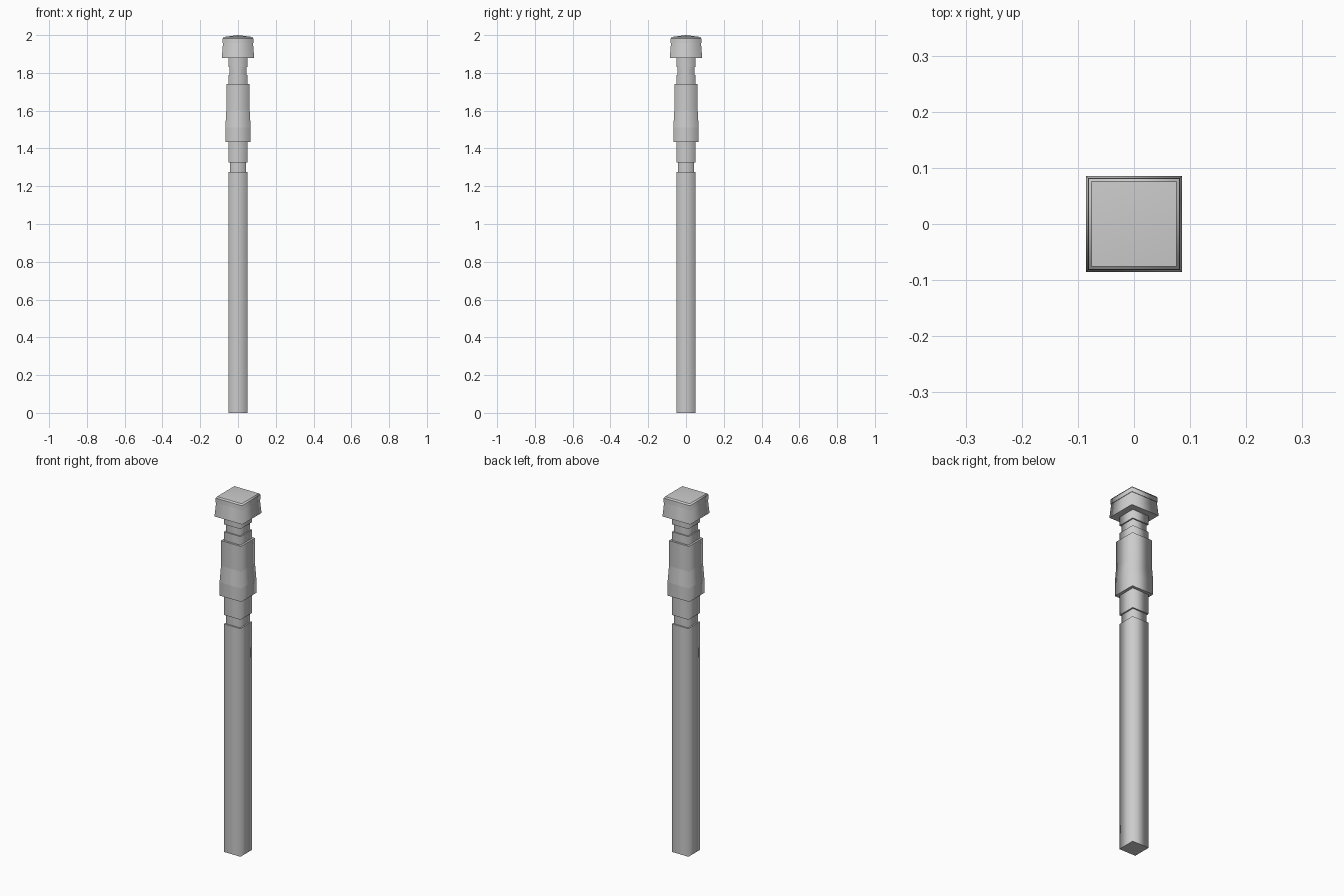
import bpy, bmesh

cube = bpy.data.objects.get("Cube")
if cube:
    bpy.data.objects.remove(cube, do_unlink=True)

stone = bpy.data.materials.new("light_grey")
stone.use_nodes = True
grey = (0.6, 0.6, 0.6, 1)
stone.diffuse_color = grey
stone.node_tree.nodes["Principled BSDF"].inputs["Base Color"].default_value = grey


def square_part(name, profile, peak=None):
    """Stack square rings given as (half width, height); peak adds a pyramid top."""
    bm = bmesh.new()
    rings = []
    for h, z in profile:
        corners = ((-h, -h), (h, -h), (h, h), (-h, h))
        rings.append([bm.verts.new((x, y, z)) for x, y in corners])
    for low, high in zip(rings, rings[1:]):
        for i in range(4):
            j = (i + 1) % 4
            bm.faces.new((low[i], low[j], high[j], high[i]))
    bm.faces.new(rings[0][::-1])
    if peak:
        tip = bm.verts.new((0, 0, peak))
        for i in range(4):
            bm.faces.new((rings[-1][i], rings[-1][(i + 1) % 4], tip))
    else:
        bm.faces.new(rings[-1])
    # Soft upright corners, crisp level edges
    for f in bm.faces:
        f.smooth = True
    for e in bm.edges:
        e.smooth = abs(e.verts[0].co.z - e.verts[1].co.z) > 0.001
    mesh = bpy.data.meshes.new(name)
    bm.to_mesh(mesh)
    bm.free()
    mesh.materials.append(stone)
    bpy.context.collection.objects.link(bpy.data.objects.new(name, mesh))


# Shaft and lower neck
square_part("shaft", [(0.051, 0), (0.051, 1.275)])
square_part("lower_groove", [(0.043, 1.275), (0.043, 1.325)])
square_part("lower_neck", [(0.051, 1.325), (0.051, 1.435)])

# Thick block, slightly wider at its foot
square_part("block", [(0.067, 1.435), (0.067, 1.51), (0.062, 1.6), (0.062, 1.742)])

# Upper neck with its groove
square_part("upper_neck", [(0.051, 1.742), (0.051, 1.79)])
square_part("upper_groove", [(0.044, 1.79), (0.044, 1.832)])
square_part("collar", [(0.051, 1.832), (0.051, 1.88)])

# Flared cap and shallow pyramid top
square_part("cap_skirt", [(0.0857, 1.88), (0.0795, 1.957)])
square_part("cap_top", [(0.082, 1.957), (0.081, 1.982), (0.076, 1.99)], peak=2.0)
